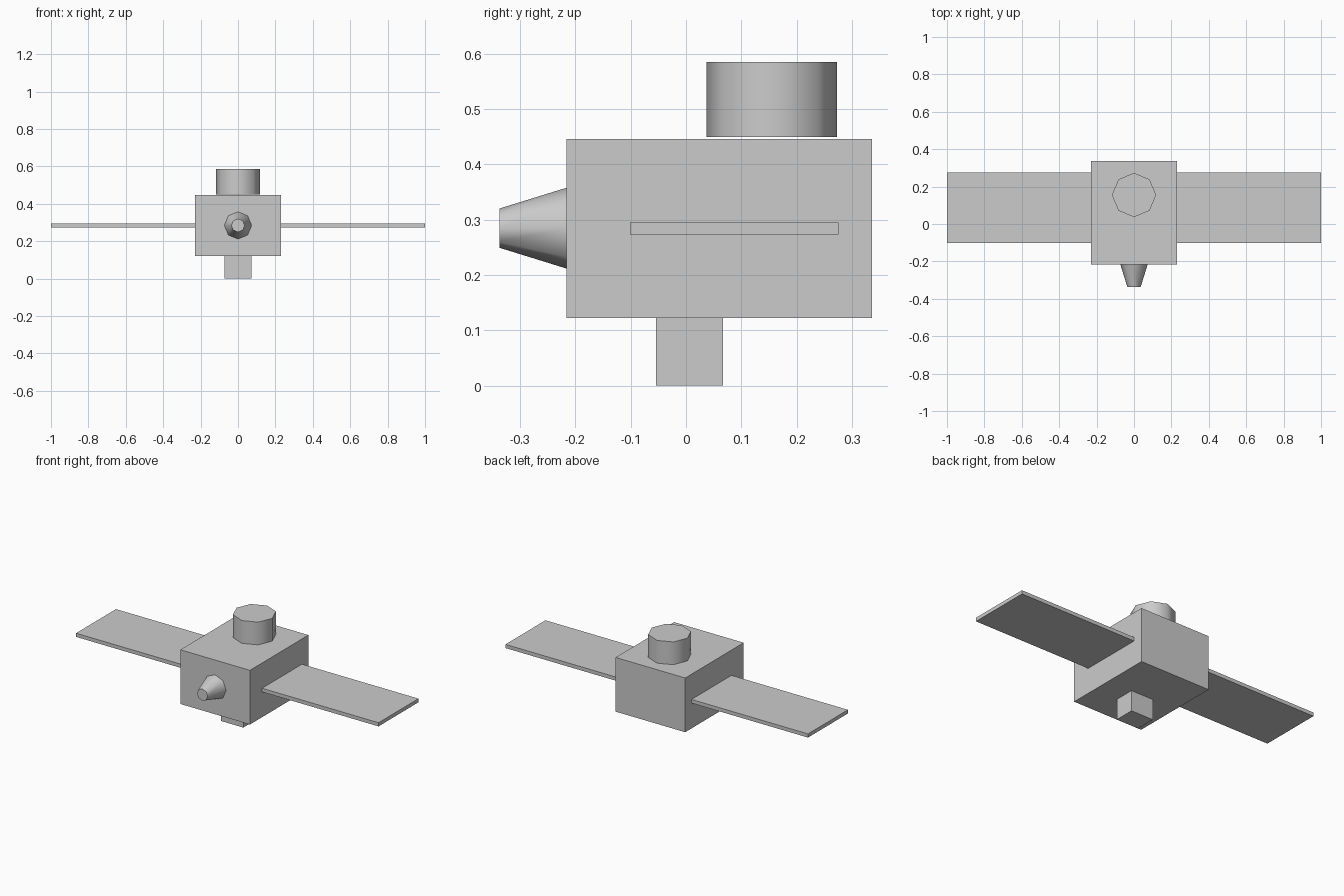
import bpy
from math import pi, radians

if "Cube" in bpy.data.objects:
    bpy.data.objects.remove(bpy.data.objects["Cube"])


def box(name, x, y, z):
    """Box spanning the given (min, max) ranges."""
    spans = (x, y, z)
    bpy.ops.mesh.primitive_cube_add(size=1, location=[(a + b) / 2 for a, b in spans])
    ob = bpy.context.object
    ob.name = name
    ob.scale = [b - a for a, b in spans]
    bpy.ops.object.transform_apply(location=True, rotation=False, scale=True)
    return ob


def octagonal(name, r_bottom, r_top, depth, location, rotation=(0, 0, 0)):
    """Smooth-shaded eight-sided cone or cylinder with sharp caps."""
    bpy.ops.mesh.primitive_cone_add(vertices=8, radius1=r_bottom, radius2=r_top,
                                    depth=depth, location=location, rotation=rotation)
    ob = bpy.context.object
    ob.name = name
    bpy.ops.object.shade_smooth_by_angle(angle=radians(60))
    return ob


# Central body and the small block under it
box("body", (-0.23, 0.23), (-0.216, 0.336), (0.122, 0.446))
box("lower_block", (-0.073, 0.073), (-0.054, 0.067), (0, 0.122))

# Flat side panels, mirrored across x
panel = box("side_panels", (0.23, 1.0), (-0.101, 0.276), (0.273, 0.295))
panel.modifiers.new("mirror", 'MIRROR')

# Drum on top, just clear of the body
octagonal("top_drum", 0.118, 0.118, 0.136, (0, 0.155, 0.517))

# Tapered nozzle pointing forward
octagonal("front_nozzle", 0.073, 0.0355, 0.121, (0, -0.2765, 0.2845), (pi / 2, 0, 0))
